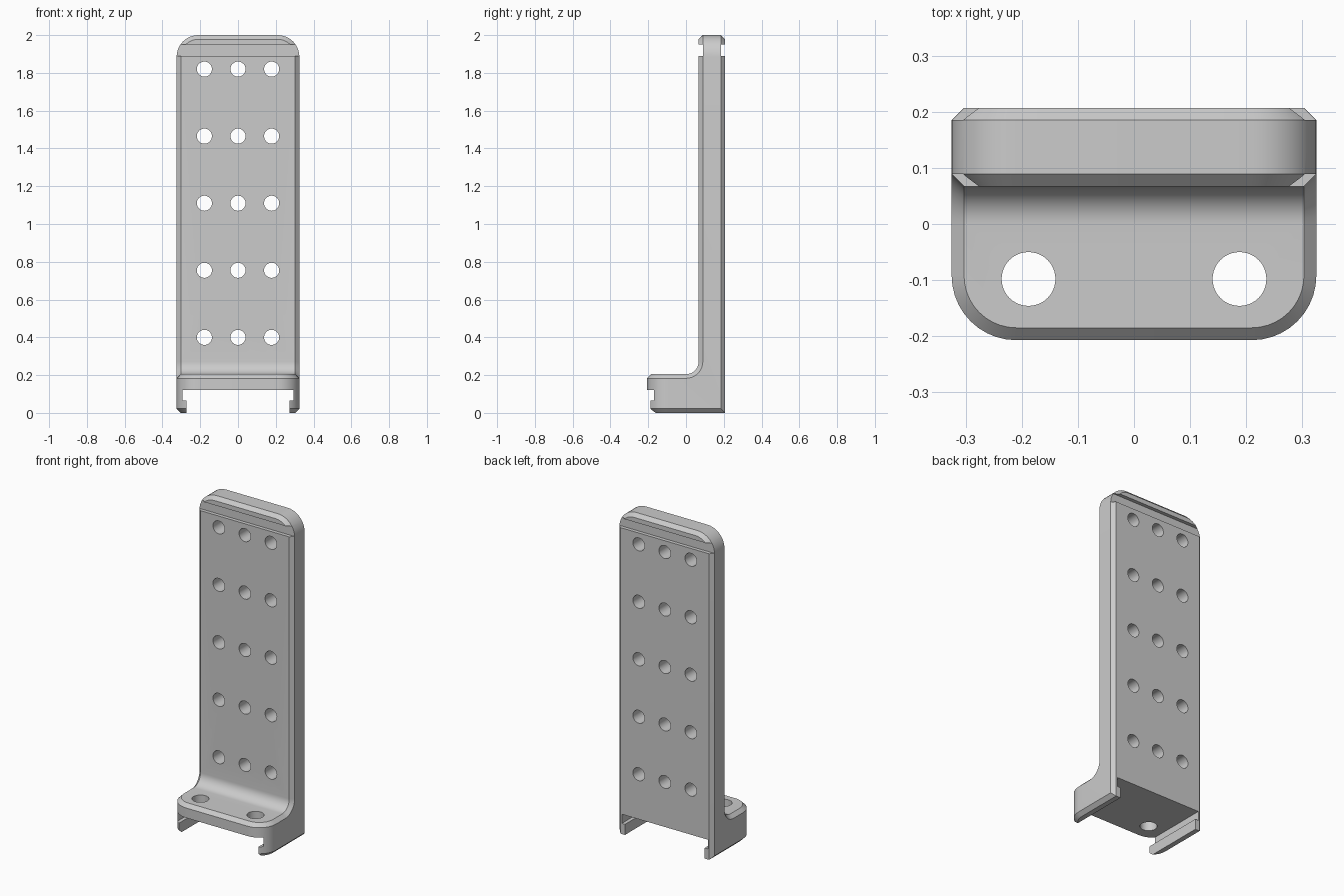
import bpy
import bmesh
import math
from mathutils import Vector

cube = bpy.data.objects.get("Cube")
if cube:
    bpy.data.objects.remove(cube, do_unlink=True)

HALF_W, HALF_D, HEIGHT = 0.325, 0.207, 2.0
PLATE_Y, BASE_Z = 0.067, 0.205
FILLET, CORNER, CHAMFER = 0.067, 0.115, 0.022


def link(name, bm):
    bmesh.ops.recalc_face_normals(bm, faces=bm.faces)
    mesh = bpy.data.meshes.new(name)
    bm.to_mesh(mesh)
    bm.free()
    obj = bpy.data.objects.new(name, mesh)
    bpy.context.collection.objects.link(obj)
    return obj


def make_body():
    # L-shaped side profile with a filleted inner corner
    profile = [(-HALF_D, 0), (HALF_D, 0), (HALF_D, HEIGHT), (PLATE_Y, HEIGHT)]
    for i in range(11):
        a = math.radians(9 * i)
        profile.append((PLATE_Y - FILLET + FILLET * math.cos(a),
                        BASE_Z + FILLET - FILLET * math.sin(a)))
    profile.append((-HALF_D, BASE_Z))
    bm = bmesh.new()
    side = bm.faces.new([bm.verts.new((-HALF_W, y, z)) for y, z in profile])
    ext = bmesh.ops.extrude_face_region(bm, geom=[side])["geom"]
    verts = [g for g in ext if isinstance(g, bmesh.types.BMVert)]
    bmesh.ops.translate(bm, verts=verts, vec=(2 * HALF_W, 0, 0))
    bmesh.ops.recalc_face_normals(bm, faces=bm.faces)

    # Round the upper plate corners and the front base corners
    def is_corner(e):
        a, b = (v.co for v in e.verts)
        if abs(a.x - b.x) > 0.01:
            return False
        return (min(a.z, b.z) > HEIGHT - 0.01
                or max(a.y, b.y) < -HALF_D + 0.01)
    bmesh.ops.bevel(bm, geom=[e for e in bm.edges if is_corner(e)],
                    offset=CORNER, segments=10, profile=0.5, affect='EDGES')
    bm.normal_update()

    # Chamfer the rims between the outer wall and the front and back skins
    def is_skin(f):
        n, c = f.normal, f.calc_center_median()
        front_wall = n.y < -0.9 and c.y < -0.2
        top_wall = n.z > 0.9 and c.z > 1.9
        return abs(n.x) < 0.01 and not front_wall and not top_wall
    rims = [e for e in bm.edges
            if len({is_skin(f) for f in e.link_faces}) == 2]
    bmesh.ops.bevel(bm, geom=rims, offset=CHAMFER, segments=1,
                    affect='EDGES')
    return link("phone_rest_bracket", bm)


def box_cutter(low, high):
    low, high = Vector(low), Vector(high)
    bm = bmesh.new()
    bmesh.ops.create_cube(bm, size=1)
    bmesh.ops.scale(bm, verts=bm.verts, vec=high - low)
    bmesh.ops.translate(bm, verts=bm.verts, vec=(low + high) / 2)
    return link("slot_cutter", bm)


def hole_cutter(centre, radius, depth, along_y):
    bm = bmesh.new()
    bmesh.ops.create_cone(bm, cap_ends=True, segments=40, radius1=radius,
                          radius2=radius, depth=depth)
    obj = link("hole_cutter", bm)
    obj.location = centre
    if along_y:
        obj.rotation_euler.x = math.pi / 2
    return obj


body = make_body()
body.name = "bracket_body"

# Undercut channel beneath the base, and grooves below the top lip
cutters = [
    box_cutter((-0.272, -1, -0.1), (0.272, 1, 0.08)),
    box_cutter((-0.294, -1, 0.065), (0.294, 1, 0.122)),
    box_cutter((-1, -0.1, 1.89), (1, PLATE_Y + CHAMFER, 1.95)),
    box_cutter((-1, HALF_D - CHAMFER, 1.89), (1, 0.4, 1.95)),
]
# Plate hole grid
for row in range(5):
    for col in (-1, 0, 1):
        cutters.append(hole_cutter((col * 0.178, 0.137, 0.4 + row * 0.355),
                                   0.04, 0.4, True))
# Base mounting holes
for s in (-1, 1):
    cutters.append(hole_cutter((s * 0.188, -0.098, 0.17), 0.048, 0.2, False))

bpy.context.view_layer.objects.active = body
for cutter in cutters:
    cutter.hide_render = True
    mod = body.modifiers.new("cut", 'BOOLEAN')
    mod.operation = 'DIFFERENCE'
    mod.solver = 'EXACT'
    mod.object = cutter
    bpy.ops.object.modifier_apply(modifier=mod.name)
    bpy.data.objects.remove(cutter, do_unlink=True)

# Smooth the rounds while keeping crisp edges
bpy.ops.object.select_all(action='DESELECT')
body.select_set(True)
bpy.ops.object.shade_smooth_by_angle(angle=math.radians(30))
